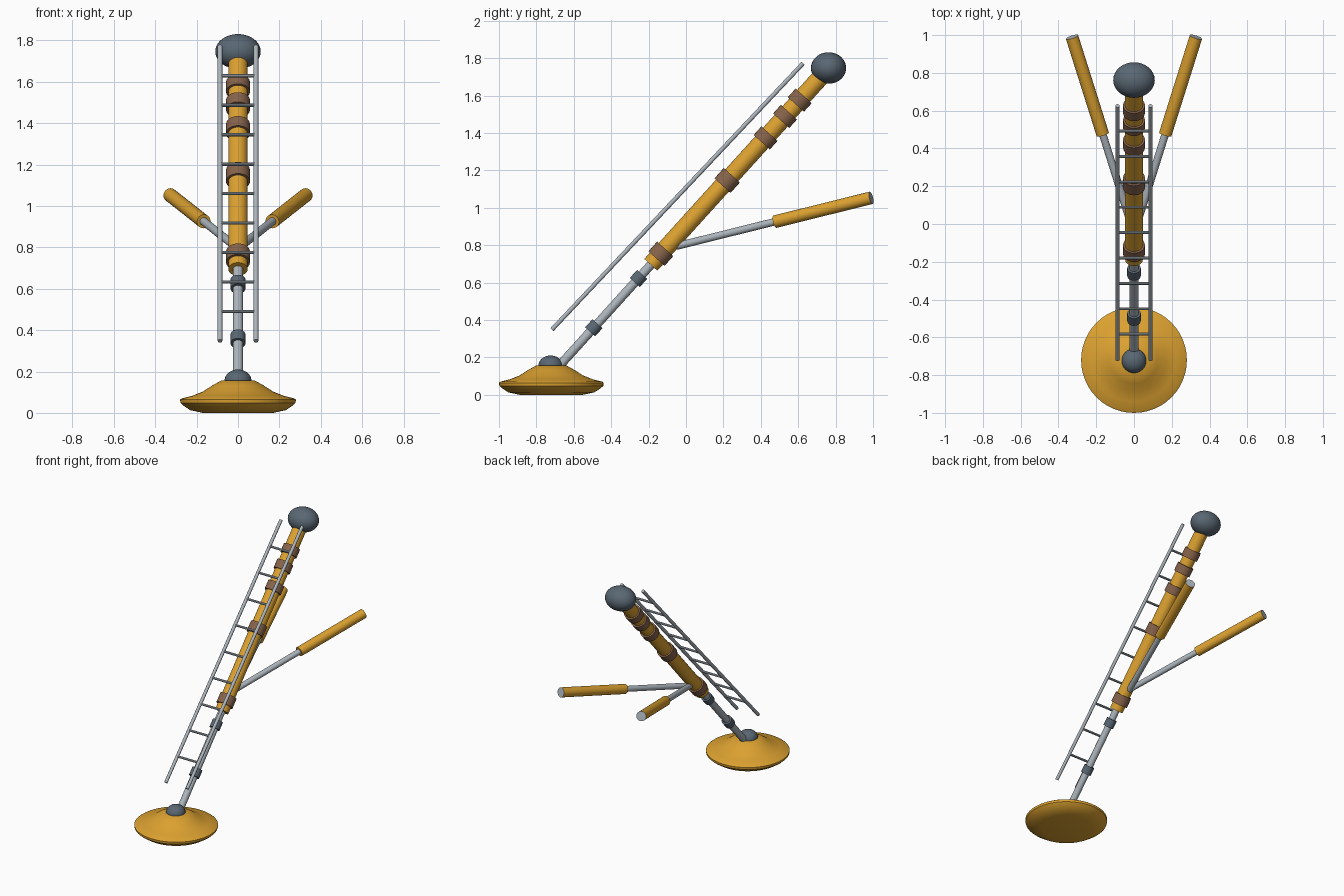
import bpy, bmesh, math
from mathutils import Vector

cube = bpy.data.objects.get("Cube")
if cube:
    bpy.data.objects.remove(cube)


def material(name, color):
    m = bpy.data.materials.new(name)
    m.use_nodes = True
    m.diffuse_color = (*color, 1)
    m.node_tree.nodes["Principled BSDF"].inputs["Base Color"].default_value = (*color, 1)
    return m


GOLD = material("gold", (0.72, 0.36, 0.03))
SILVER = material("silver", (0.42, 0.47, 0.51))
SLATE = material("slate grey", (0.10, 0.135, 0.17))
BROWN = material("brown", (0.24, 0.125, 0.07))


def finish(name, bm, *mats):
    bmesh.ops.recalc_face_normals(bm, faces=bm.faces)
    mesh = bpy.data.meshes.new(name)
    bm.to_mesh(mesh)
    bm.free()
    for m in mats:
        mesh.materials.append(m)
    obj = bpy.data.objects.new(name, mesh)
    bpy.context.collection.objects.link(obj)
    bpy.ops.object.select_all(action="DESELECT")
    obj.select_set(True)
    bpy.context.view_layer.objects.active = obj
    bpy.ops.object.shade_smooth_by_angle(angle=math.radians(35))
    return obj


def rod(name, a, b, radius, mat, end_mat=None, sides=24):
    """Cylinder from point a to point b; end_mat colours the cap at b."""
    a, b = Vector(a), Vector(b)
    bm = bmesh.new()
    bmesh.ops.create_cone(bm, cap_ends=True, segments=sides, radius1=radius,
                          radius2=radius, depth=(b - a).length)
    if end_mat:
        for f in bm.faces:
            f.material_index = int(f.normal.z > 0.9)
    obj = finish(name, bm, mat, *([end_mat] if end_mat else []))
    obj.location = (a + b) / 2
    obj.rotation_euler = (b - a).to_track_quat("Z", "Y").to_euler()
    return obj


def ball(name, center, radii, mat):
    bm = bmesh.new()
    bmesh.ops.create_uvsphere(bm, u_segments=32, v_segments=20, radius=1)
    bmesh.ops.scale(bm, vec=radii, verts=bm.verts)
    obj = finish(name, bm, mat)
    obj.location = center
    return obj


def lathe(name, profile, center, mat):
    bm = bmesh.new()
    verts = [bm.verts.new((r, 0, z)) for r, z in profile]
    edges = [bm.edges.new(pair) for pair in zip(verts, verts[1:])]
    bmesh.ops.spin(bm, geom=verts + edges, cent=(0, 0, 0), axis=(0, 0, 1),
                   angle=math.tau, steps=48)
    bmesh.ops.remove_doubles(bm, verts=bm.verts, dist=0.0001)
    obj = finish(name, bm, mat)
    obj.location = center
    return obj


# Foot pad and ankle ball
lathe("foot_pad", [(0, 0), (0.17, 0), (0.23, 0.013), (0.265, 0.036), (0.278, 0.048),
                   (0.28, 0.064), (0.272, 0.07), (0.22, 0.083), (0.17, 0.103),
                   (0.125, 0.132), (0.08, 0.157), (0, 0.16)], (0, -0.72, 0), GOLD)
ball("ankle_ball", (0, -0.724, 0.155), (0.065, 0.065, 0.055), SLATE)

# Main leg, measured by height along its slanted axis
bottom, top = Vector((0, -0.72, 0.107)), Vector((0, 0.762, 1.745))
axis = (top - bottom).normalized()


def on_leg(z):
    return bottom.lerp(top, (z - bottom.z) / (top.z - bottom.z))


rod("lower_strut", on_leg(0.12), on_leg(0.75), 0.024, SILVER)
rod("upper_strut", on_leg(0.695), top, 0.047, GOLD)
ball("hip_ball", (0, 0.762, 1.747), (0.11, 0.094, 0.084), SLATE)


def collar(name, z, radius, length, mat):
    c = on_leg(z)
    rod(name, c - axis * length / 2, c + axis * length / 2, radius, mat)


for i, z in enumerate((0.358, 0.622)):
    collar(f"lower_collar_{i + 1}", z, 0.036, 0.058, SLATE)
for i, (z, length) in enumerate(((0.754, 0.07), (1.146, 0.075), (1.373, 0.062),
                                 (1.488, 0.062), (1.575, 0.062))):
    collar(f"upper_collar_{i + 1}", z, 0.058, length, BROWN)

# Pair of side struts spreading to the rear
joint = Vector((0, -0.05, 0.795))
for side, s in (("left", 1), ("right", -1)):
    end = Vector((s * 0.328, 0.99, 1.053))
    rod(f"{side}_brace_rod", joint, joint.lerp(end, 0.55), 0.02, SILVER)
    rod(f"{side}_brace_sleeve", joint.lerp(end, 0.505), end, 0.034, GOLD, SILVER)

# Ladder in front of the leg
foot, head = Vector((0, -0.717, 0.348)), Vector((0, 0.626, 1.772))
half = Vector((0.087, 0, 0))
for side, s in (("left", 1), ("right", -1)):
    rod(f"{side}_ladder_rail", foot + s * half, head + s * half, 0.0115, SILVER, sides=12)
for i in range(1, 10):
    p = foot.lerp(head, i / 10)
    rod(f"ladder_rung_{i}", p - half, p + half, 0.008, SILVER, sides=10)
